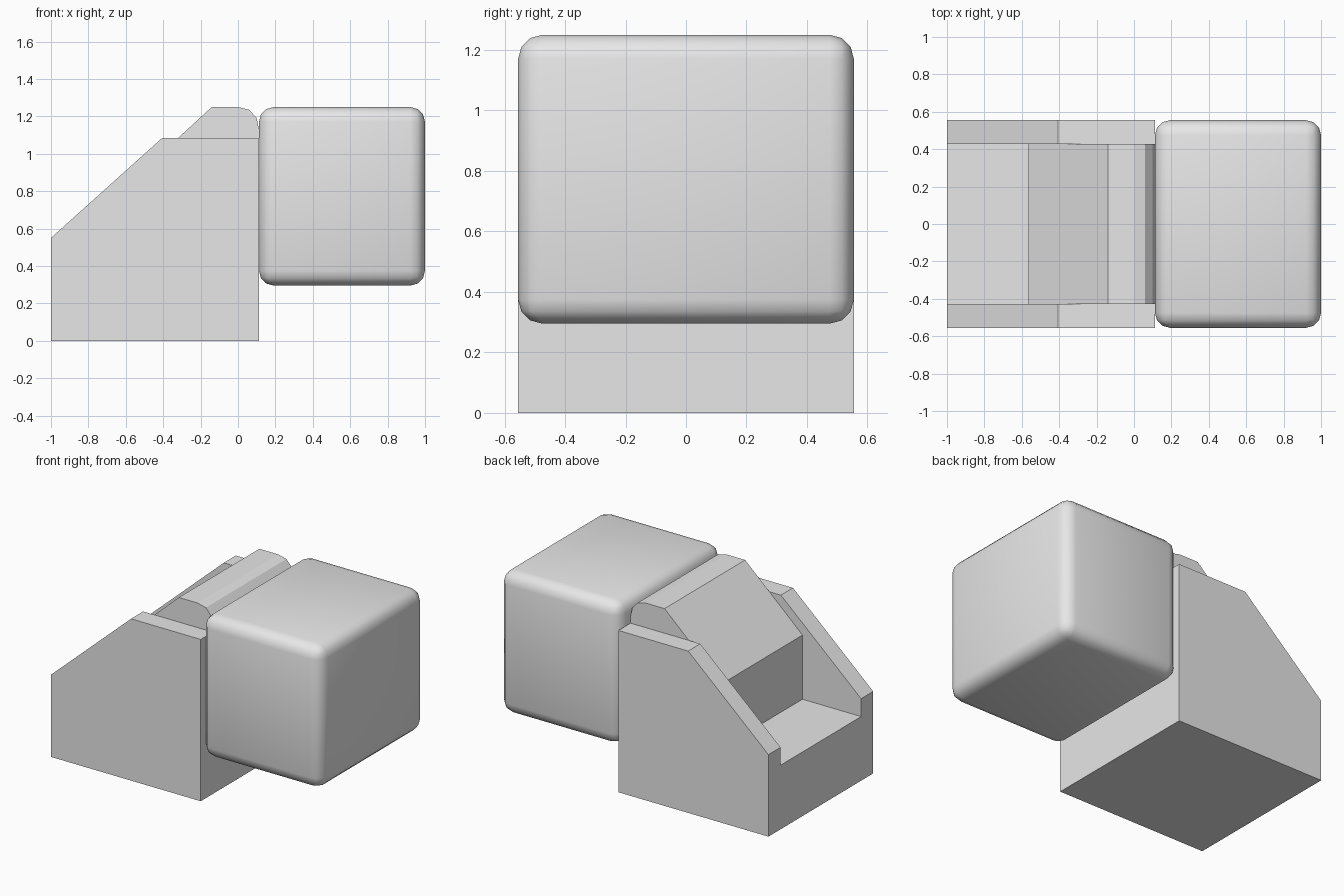
import bpy
import bmesh
from mathutils import Vector

cube = bpy.data.objects.get("Cube")
if cube:
    bpy.data.objects.remove(cube, do_unlink=True)

grey = bpy.data.materials.new("light_grey")
grey.use_nodes = True
grey.diffuse_color = (0.8, 0.8, 0.8, 1)
grey.node_tree.nodes["Principled BSDF"].inputs["Base Color"].default_value = grey.diffuse_color


def prism(points, direction):
    """Closed outline swept along a direction."""
    bm = bmesh.new()
    face = bm.faces.new([bm.verts.new(p) for p in points])
    swept = bmesh.ops.extrude_face_region(bm, geom=[face], use_keep_orig=True)
    moved = [v for v in swept["geom"] if isinstance(v, bmesh.types.BMVert)]
    bmesh.ops.translate(bm, vec=direction, verts=moved)
    bmesh.ops.recalc_face_normals(bm, faces=bm.faces)
    return bm


def finish(name, bm):
    bmesh.ops.recalc_face_normals(bm, faces=bm.faces)
    mesh = bpy.data.meshes.new(name)
    bm.to_mesh(mesh)
    bm.free()
    mesh.materials.append(grey)
    obj = bpy.data.objects.new(name, mesh)
    bpy.context.collection.objects.link(obj)
    return obj


LEFT, RIGHT = -1.0, 0.112
OUTER, INNER = 0.555, 0.427
WALL_TOP, FLOOR = 1.085, 0.43

# Housing: U-shaped channel with the side walls cut off at a slope
half = [(OUTER, 0), (OUTER, WALL_TOP), (INNER, WALL_TOP), (INNER, FLOOR)]
section = half + [(-y, z) for y, z in reversed(half)]
bm = prism([(LEFT, y, z) for y, z in section], Vector((RIGHT - LEFT, 0, 0)))
low, high = Vector((LEFT, 0, 0.55)), Vector((-0.405, 0, WALL_TOP))
run = high - low
bmesh.ops.bisect_plane(bm, geom=bm.verts[:] + bm.edges[:] + bm.faces[:],
                       plane_co=low, plane_no=Vector((-run.z, 0, run.x)),
                       clear_outer=True)
bmesh.ops.holes_fill(bm, edges=[e for e in bm.edges if e.is_boundary], sides=0)
finish("housing", bm)

# Insert: sloped block with a rounded shoulder, seated between the walls
profile = [(-0.565, FLOOR), (RIGHT, FLOOR), (RIGHT, 1.13), (0.1, 1.19),
           (0.06, 1.235), (0, 1.25), (-0.14, 1.25), (-0.565, 0.86)]
finish("sloped_insert", prism([(x, -INNER, z) for x, z in profile],
                              Vector((0, 2 * INNER, 0))))

# Head: rounded block fixed to the side of the housing
bm = bmesh.new()
bmesh.ops.create_cube(bm, size=1)
bmesh.ops.scale(bm, vec=(1 - RIGHT, 2 * OUTER, 0.955), verts=bm.verts)
bmesh.ops.translate(bm, vec=((1 + RIGHT) / 2, 0, 0.7725), verts=bm.verts)
bmesh.ops.bevel(bm, geom=bm.edges[:], offset=0.08, segments=3, profile=0.5,
                affect='EDGES')
head = finish("rounded_head", bm)
bpy.ops.object.select_all(action='DESELECT')
head.select_set(True)
bpy.context.view_layer.objects.active = head
bpy.ops.object.shade_smooth_by_angle(angle=0.7)
